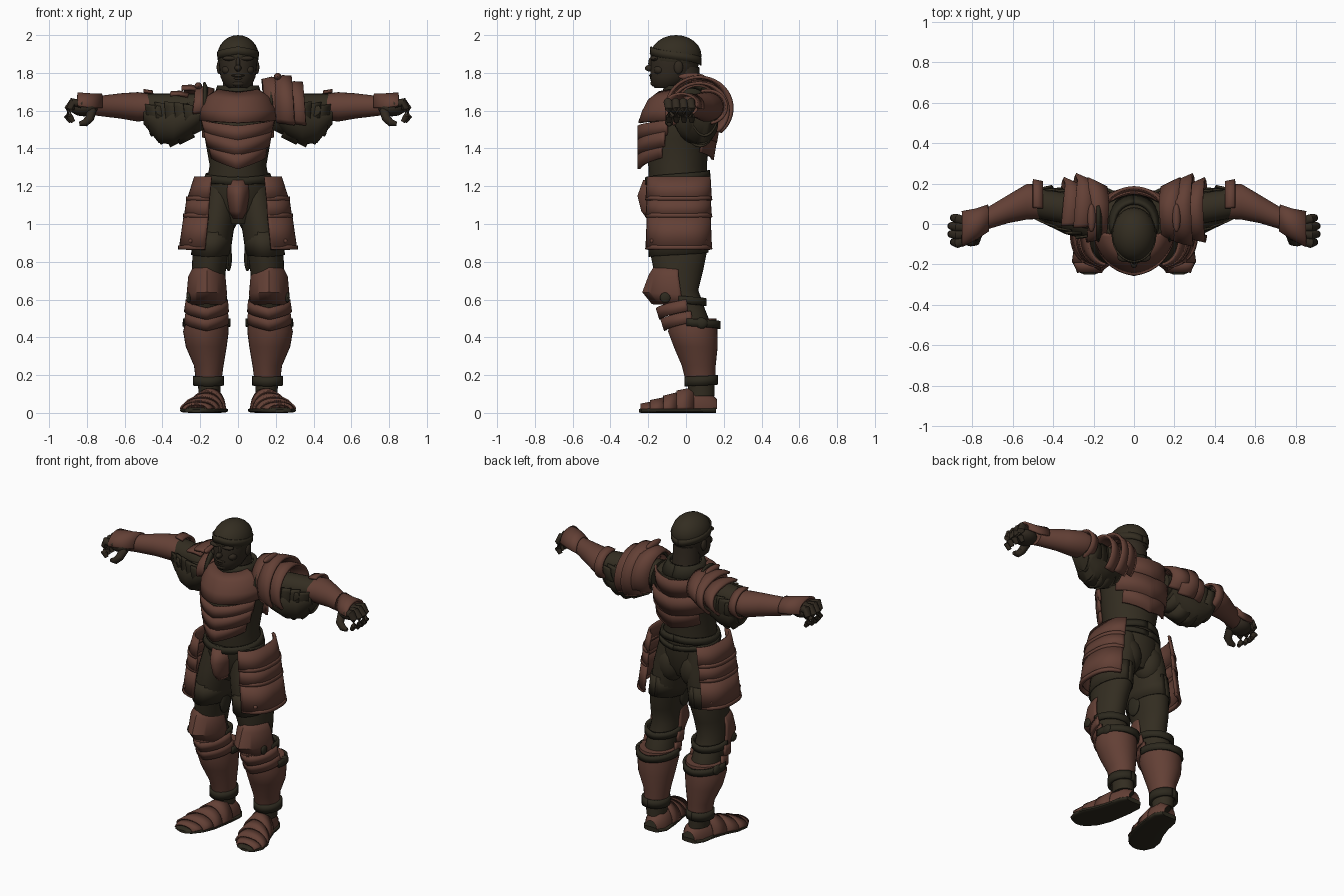
import bpy
import bmesh
from math import cos, sin, radians, copysign
from mathutils import Vector, Matrix

cube = bpy.data.objects.get("Cube")
if cube:
    bpy.data.objects.remove(cube, do_unlink=True)

def material(name, color):
    mat = bpy.data.materials.new(name)
    mat.use_nodes = True
    mat.diffuse_color = (*color, 1)
    bsdf = next(n for n in mat.node_tree.nodes if n.type == 'BSDF_PRINCIPLED')
    bsdf.inputs["Base Color"].default_value = (*color, 1)
    return mat

armor = material("red brown armor", (.125, .051, .036))
cloth = material("dark olive cloth", (.033, .026, .015))
skin = material("dark skin", (.03, .022, .014))
strap = material("dark strap leather", (.026, .022, .013))

BOTH = (1, -1)
PLACE = {'x': lambda s, u, v: Vector((s, u, v)),
         'y': lambda s, u, v: Vector((u, s, v)),
         'z': lambda s, u, v: Vector((u, v, s))}

def finish(bm, name, mat, side, paired, thick=0):
    """Mirror to the wanted side, then store the mesh as a smooth object."""
    for v in bm.verts:
        v.co.x *= side
    bmesh.ops.recalc_face_normals(bm, faces=bm.faces)
    mesh = bpy.data.meshes.new(name)
    bm.to_mesh(mesh)
    bm.free()
    mesh.materials.append(mat)
    for poly in mesh.polygons:
        poly.use_smooth = True
    mesh.set_sharp_from_angle(angle=radians(40))
    prefix = ("left_" if side > 0 else "right_") if paired else ""
    obj = bpy.data.objects.new(prefix + name, mesh)
    bpy.context.collection.objects.link(obj)
    if thick:
        solid = obj.modifiers.new("thickness", 'SOLIDIFY')
        solid.thickness = thick
        solid.offset = 0

def skin_rings(bm, rings, closed):
    """Bridge successive vertex rings with quads and cap closed tubes."""
    rings = [[bm.verts.new(p) for p in ring] for ring in rings]
    count = len(rings[0])
    for a, b in zip(rings, rings[1:]):
        for i in range(count if closed else count - 1):
            j = (i + 1) % count
            bm.faces.new((a[i], a[j], b[j], b[i]))
    if closed:
        bm.faces.new(rings[0])
        bm.faces.new(rings[-1])

def shell(name, rows, mat, arc=None, axis='z', sides=(1,), thick=0,
          dip=0, ridge=0, box=1, n=28):
    """Loft rows of (station, centre u, centre v, radius u, radius v)."""
    start, end = arc or (90, 450)
    for side in sides:
        rings = []
        for s, cu, cv, ru, rv in rows:
            ring = []
            for i in range(n + 1 if arc else n):
                a = radians(start + (end - start) * i / n)
                peak = 1 - abs(2 * i / n - 1)
                grow = 1 + ridge * peak ** 4
                u = copysign(abs(cos(a)) ** box, cos(a)) * ru * grow
                v = copysign(abs(sin(a)) ** box, sin(a)) * rv * grow
                ring.append(PLACE[axis](s - dip * peak, cu + u, cv + v))
            rings.append(ring)
        bm = bmesh.new()
        skin_rings(bm, rings, not arc)
        finish(bm, name, mat, side, len(sides) > 1, thick)

def band(name, rows, mat, arc=(90, 450), thick=.014, **options):
    """Thin hoop or plate; a full hoop is an arc that meets itself."""
    shell(name, rows, mat, arc=arc, thick=thick, **options)

def pipe(name, points, radii, mat, n=10):
    points = [Vector(p) for p in points]
    for side in BOTH:
        rings = []
        for i, p in enumerate(points):
            ahead = points[min(i + 1, len(points) - 1)]
            turn = (ahead - points[max(i - 1, 0)]).to_track_quat('Z', 'Y')
            angles = [radians(360 * k / n) for k in range(n)]
            rings.append([p + turn @ Vector((cos(a), sin(a), 0)) * radii[i] for a in angles])
        bm = bmesh.new()
        skin_rings(bm, rings, True)
        finish(bm, name, mat, side, True)

def blob(name, loc, size, mat, sides=(1,)):
    for side in sides:
        bm = bmesh.new()
        place = Matrix.Translation(loc) @ Matrix.Diagonal((*size, 1))
        bmesh.ops.create_uvsphere(bm, u_segments=20, v_segments=12, radius=1, matrix=place)
        finish(bm, name, mat, side, len(sides) > 1)

# Head, face and cap
shell("head", [(1.72, 0, -.1, .05, .065), (1.745, 0, -.095, .078, .09), (1.78, 0, -.075, .093, .115),
               (1.84, 0, -.06, .1, .127), (1.9, 0, -.055, .105, .13), (1.95, 0, -.05, .085, .105)], skin)
blob("cap_crown", (0, -.053, 1.892), (.109, .135, .108), cloth)
band("cap_rim", [(1.84, 0, -.055, .105, .133), (1.88, 0, -.053, .107, .132)], cloth, dip=-.06, thick=.008)
shell("neck", [(1.6, 0, .02, .09, .09), (1.7, 0, 0, .08, .08), (1.83, 0, -.01, .08, .08)], skin)
blob("nose", (0, -.188, 1.825), (.018, .03, .018), skin)
blob("nose_bridge", (0, -.182, 1.85), (.011, .018, .035), skin)
blob("brow", (.04, -.165, 1.877), (.042, .024, .014), skin, BOTH)
blob("cheek", (.055, -.14, 1.815), (.03, .03, .025), skin, BOTH)
blob("ear", (.1, -.04, 1.83), (.013, .024, .036), skin, BOTH)
blob("upper_lip", (0, -.182, 1.786), (.034, .014, .008), skin)
blob("lower_lip", (0, -.178, 1.771), (.028, .014, .008), skin)
blob("chin", (0, -.166, 1.745), (.035, .022, .018), skin)

# Torso clothing
shell("torso", [(1.0, 0, -.03, .09, .1), (1.08, 0, -.03, .16, .14), (1.2, 0, -.04, .17, .155),
                (1.31, 0, -.045, .15, .155), (1.45, 0, -.04, .175, .165), (1.58, 0, -.02, .195, .165),
                (1.66, 0, 0, .185, .14), (1.7, 0, 0, .11, .1)], cloth)
band("collar", [(1.66, 0, .01, .13, .13), (1.7, 0, 0, .11, .115), (1.73, 0, 0, .1, .105)], strap, thick=.02)
blob("buttock", (.08, .03, 1.06), (.085, .09, .12), cloth, BOTH)
band("belt", [(1.285, 0, -.045, .165, .165), (1.245, 0, -.045, .178, .168)], strap, dip=.04)
band("lower_belt", [(1.22, 0, -.04, .178, .163), (1.19, 0, -.04, .18, .165)], strap, dip=-.03)

# Breastplate, its overlapping waist lames and the back plates
band("breastplate", [(1.71, 0, -.04, .1, .1), (1.67, 0, -.02, .165, .17), (1.61, 0, -.01, .2, .21),
                     (1.55, 0, -.01, .2, .23)], armor, arc=(187, 353), dip=.015, ridge=.03)
for i, (z, wide) in enumerate([(1.55, .2), (1.49, .193), (1.43, .175)]):
    band("waist_lame", [(z, 0, -.02, wide, .222), (z - .08, 0, -.025, wide - .018, .217)],
         armor, arc=(200 + i * 4, 340 - i * 4), dip=.03 + i * .015, ridge=.03)
for i, (z, wide, deep) in enumerate([(1.685, .175, .175), (1.58, .2, .172), (1.5, .185, .155)]):
    band("back_plate", [(z, 0, .005, wide, deep), (z - .12, 0, -.01, wide, deep - .005)],
         armor, arc=(10 + i * 12, 170 - i * 12), dip=.02 + i * .01)
band("groin_plate", [(1.23, 0, -.1, .065, .12), (1.15, 0, -.1, .06, .15), (1.07, 0, -.1, .045, .13),
                     (1.03, 0, -.1, .02, .1)], armor, arc=(170, 370))

# Hip plates with rivets
HIP = [(1.25, .1, .125), (1.14, .1, .165), (1.05, .1, .18), (.88, .115, .192)]
for (top, cx, rx), (low, dx, qx) in zip(HIP, HIP[1:]):
    for part, start, half, thick in (("hip_lame", top, rx, .014), ("hip_rim", low + .006, qx, .02)):
        band(part, [(start, cx if half == rx else dx, -.035, half, .168), (low - .015, dx, -.035, qx, .176)],
             armor, arc=(-78, 68), sides=BOTH, box=.75, thick=thick)
for y in (-.18, .1):
    blob("hip_rivet", (.25, y, .91), (.012, .012, .012), armor, BOTH)

# Legs
shell("leg", [(1.2, .09, -.03, .085, .12), (1.05, .11, -.035, .1, .15), (.95, .125, -.04, .1, .155),
              (.85, .14, -.04, .1, .15), (.75, .155, -.04, .09, .13), (.65, .16, -.045, .085, .11),
              (.55, .165, 0, .085, .1), (.45, .165, .04, .09, .1), (.2, .155, .08, .06, .07),
              (.09, .15, .08, .058, .07)], cloth, sides=BOTH)
band("breeches_hem", [(.98, .13, -.04, .098, .153), (.85, .143, -.04, .102, .155)],
     cloth, sides=BOTH, dip=.025, thick=.008)
blob("inner_flap", (.05, -.06, .82), (.018, .05, .07), strap, BOTH)

# Knee guards and their straps
band("knee_cop", [(.79, .165, -.05, .055, .085), (.72, .165, -.05, .092, .125),
                  (.63, .165, -.04, .1, .165), (.57, .165, -.03, .09, .13)],
     armor, arc=(175, 365), sides=BOTH, ridge=.12, dip=-.01)
for z, back in ((.6, -.01), (.54, .015)):
    band("knee_lame", [(z, .165, back, .105, .135), (z - .06, .167, back + .01, .112, .127)],
         armor, arc=(175, 365), sides=BOTH, ridge=.06, dip=.045)
blob("knee_boss", (.262, -.11, .61), (.012, .028, .028), strap, BOTH)
for z, y, deep, wide in ((.6, -.01, .11, .1), (.48, .04, .135, .118)):
    band("knee_strap", [(z + .02, .165, y, wide, deep), (z - .02, .167, y, wide, deep)],
         strap, arc=(-15, 195), sides=BOTH, thick=.016, dip=.015)
blob("strap_buckle", (.275, .08, .475), (.018, .035, .03), strap, BOTH)

# Greaves and ankle straps
shell("greave", [(.5, .165, .04, .11, .12), (.43, .17, .04, .12, .127), (.35, .168, .055, .108, .113),
                 (.25, .155, .07, .078, .087), (.16, .155, .08, .066, .075)], armor, sides=BOTH, ridge=.06)
band("ankle_strap", [(.2, .157, .08, .073, .08), (.15, .157, .08, .073, .08)],
     strap, sides=BOTH, thick=.018, dip=.01)

# Lamed shoes on flat soles
SHOE = [(.165, .135, .04, .05), (.12, .135, .07, .095), (.04, .145, .075, .11), (-.04, .165, .083, .085),
        (-.11, .19, .095, .058), (-.18, .21, .085, .035), (-.23, .22, .05, .016)]
shell("shoe", [(y, x, .02, w, h) for y, x, w, h in SHOE], armor, arc=(0, 180), axis='y', sides=BOTH)
for (y, x, w, h), (fy, fx, fw, fh) in zip(SHOE[2:], SHOE[3:]):
    band("shoe_lame", [(y, x, .02, w + .002, h + .002), (fy - .01, fx, .02, fw + .008, fh + .009)],
         armor, arc=(0, 180), axis='y', sides=BOTH, thick=.008)
shell("sole", [(y - .005, x, .014, w + .012, .014) for y, x, w, h in SHOE] + [(-.25, .22, .01, .025, .008)],
      strap, axis='y', sides=BOTH, box=.6)

# Arms and hanging pleated sleeves
shell("upper_arm", [(.15, .04, 1.61, .1, .08), (.35, .08, 1.62, .075, .07), (.52, .11, 1.62, .075, .07)],
      cloth, axis='x', sides=BOTH)
shell("sleeve", [(.18, .04, 1.6, .11, .07), (.26, .05, 1.56, .12, .1), (.34, .06, 1.53, .11, .11),
                 (.42, .08, 1.53, .09, .1), (.5, .1, 1.59, .07, .06)], cloth, axis='x', sides=BOTH)
for i in range(5):
    x = .24 + .05 * i
    drop = .19 - .014 * abs(i - 2) ** 2
    band("sleeve_pleat", [(x - .03, .04 + .012 * i, 1.6, .1, drop - .04),
                          (x + .05, .05 + .012 * i, 1.6, .12 - .012 * i, drop)],
         cloth, arc=(165, 375), axis='x', sides=BOTH, dip=.03, thick=.01)

# Shoulder guards: the left one is larger and wraps the front
for side, rise, front in ((1, .15, 212), (-1, .1, 120)):
    for i in range(3):
        x = .145 + .06 * i
        shrink = abs(i - 1) * .02
        rows = [(x, .06, 1.63 - .012 * i, .14 - shrink, rise - shrink),
                (x + .05, .065, 1.63 - .012 * i, .16 - shrink, rise + .012 - shrink),
                (x + .095, .07, 1.625 - .012 * i, .175 - shrink, rise + .015 - shrink)]
        band("shoulder_lame", rows, armor, arc=(-50, 205 if i == 0 else front), axis='x',
             sides=(side,), thick=.016, dip=.02)
    blob("shoulder_crest", (side * .21, .03, 1.63 + rise), (.02, .07, .02), armor)
band("neck_guard", [(.165, .03, 1.6, .1, .12), (.18, .03, 1.6, .12, .15)],
     strap, arc=(60, 200), axis='x', sides=BOTH)

# Forearm guards, elbow plates and flared cuffs
shell("forearm_guard", [(.47, .11, 1.62, .085, .07), (.53, .11, 1.62, .088, .078), (.62, .075, 1.625, .07, .067),
                        (.72, .03, 1.625, .055, .055), (.76, .01, 1.625, .055, .05)],
      armor, axis='x', sides=BOTH)
band("elbow_plate", [(.45, .11, 1.62, .095, .08), (.5, .115, 1.62, .1, .088)],
     armor, arc=(-80, 110), axis='x', sides=BOTH)
band("cuff", [(.72, .03, 1.625, .06, .058), (.78, 0, 1.625, .07, .06), (.85, -.025, 1.635, .082, .055)],
     armor, arc=(-15, 190), axis='x', sides=BOTH)

# Gloved hands with curled fingers
blob("palm", (.815, -.02, 1.615), (.075, .068, .045), skin, BOTH)
for i in range(4):
    y = .03 - i * .04
    reach = .91 - abs(i - 1.5) * .012
    pipe("finger", [(.83, y * .8 - .01, 1.635), (.875, y - .005, 1.645), (reach - .005, y, 1.61),
                    (reach, y, 1.57), (reach - .02, y, 1.54)], (.022, .024, .021, .019, .012), skin)
pipe("thumb", [(.775, -.05, 1.6), (.785, -.085, 1.56), (.81, -.09, 1.535), (.84, -.09, 1.53)],
     (.026, .024, .021, .012), skin)
